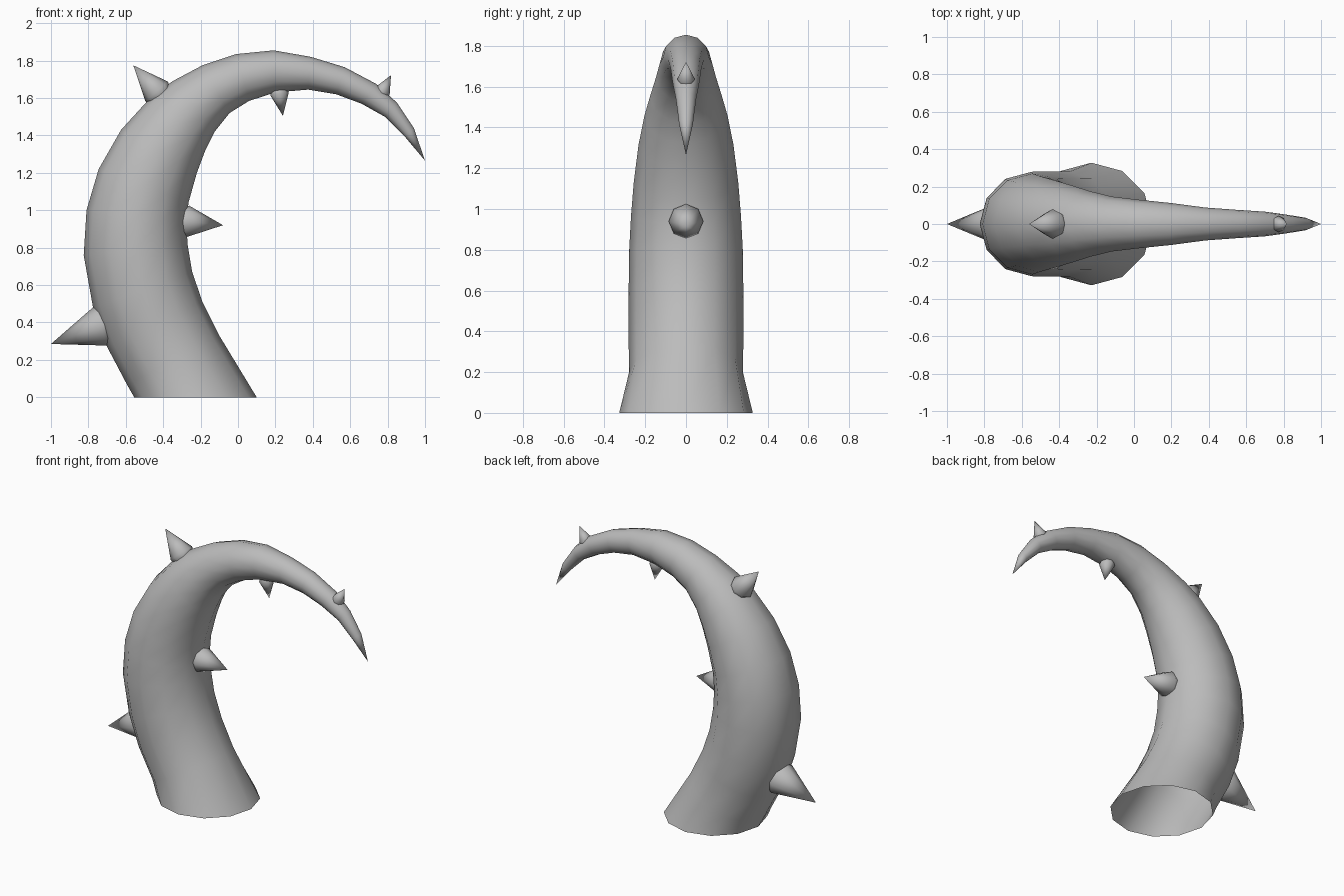
import bpy, bmesh, math
from mathutils import Vector

cube = bpy.data.objects.get("Cube")
if cube:
    bpy.data.objects.remove(cube, do_unlink=True)

grey = bpy.data.materials.new("plain grey")
grey.use_nodes = True
colour = (0.5, 0.5, 0.5, 1)
grey.diffuse_color = colour
grey.node_tree.nodes["Principled BSDF"].inputs["Base Color"].default_value = colour


def add_ring(bm, centre, u, v, sides):
    """Ring of vertices spanned by the half axes u and v."""
    angles = [2 * math.pi * i / sides for i in range(sides)]
    return [bm.verts.new(centre + u * math.cos(a) + v * math.sin(a)) for a in angles]


def bridge(bm, a, b):
    n = len(a)
    for i in range(n):
        bm.faces.new((a[i], a[(i + 1) % n], b[(i + 1) % n], b[i]))


def fan(bm, ring, point):
    tip = bm.verts.new(point)
    n = len(ring)
    for i in range(n):
        bm.faces.new((ring[i], ring[(i + 1) % n], tip))


def finish(bm, name, angle):
    bmesh.ops.recalc_face_normals(bm, faces=bm.faces)
    mesh = bpy.data.meshes.new(name)
    bm.to_mesh(mesh)
    bm.free()
    mesh.materials.append(grey)
    obj = bpy.data.objects.new(name, mesh)
    bpy.context.collection.objects.link(obj)
    bpy.ops.object.select_all(action="DESELECT")
    obj.select_set(True)
    bpy.context.view_layer.objects.active = obj
    bpy.ops.object.shade_smooth_by_angle(angle=math.radians(angle))


def point(x, z):
    return Vector((x, 0, z))


# Curved body: each ring runs from an outer to an inner bend point
OUTER = [(-.555, 0), (-.593, .067), (-.70, .27), (-.775, .48), (-.825, .76),
         (-.81, 1), (-.745, 1.22), (-.625, 1.43), (-.47, 1.6), (-.35, 1.69),
         (-.19, 1.775), (-.01, 1.835), (.19, 1.855), (.39, 1.82), (.57, 1.765),
         (.74, 1.675), (.85, 1.575), (.94, 1.44)]
INNER = [(.1, 0), (-.1, .33), (-.19, .51), (-.245, .67), (-.27, .82),
         (-.275, .93), (-.265, 1.04), (-.22, 1.2), (-.175, 1.32), (-.125, 1.42),
         (-.045, 1.52), (.06, 1.585), (.2, 1.63), (.375, 1.645), (.525, 1.62),
         (.66, 1.57), (.785, 1.5), (.895, 1.39)]
bm = bmesh.new()
previous = None
for o, i in zip(OUTER, INNER):
    a, b = point(*o), point(*i)
    u = (b - a) / 2
    ring = add_ring(bm, (a + b) / 2, u, Vector((0, u.length, 0)), 12)
    if previous:
        bridge(bm, previous, ring)
    previous = ring
fan(bm, previous, point(1, 1.265))
finish(bm, "curved_body", 60)


# Thorns: eight-sided cones with a tapered root sunk into the body
def thorn(name, base, apex, radius):
    base, apex = point(*base), point(*apex)
    axis = (apex - base).normalized()
    u = Vector((axis.z, 0, -axis.x)) * radius
    v = Vector((0, radius, 0))
    bm = bmesh.new()
    rim = add_ring(bm, base, u, v, 8)
    root_centre = base - axis * radius * 0.4
    root = add_ring(bm, root_centre, u * 0.85, v * 0.85, 8)
    bridge(bm, root, rim)
    fan(bm, rim, apex)
    bm.faces.new(root)
    finish(bm, name, 50)


thorn("lower_outer_thorn", (-.735, .38), (-1, .285), .11)
thorn("upper_outer_thorn", (-.435, 1.635), (-.56, 1.775), .08)
thorn("lower_inner_thorn", (-.27, .94), (-.08, .92), .085)
thorn("upper_inner_thorn", (.222, 1.622), (.24, 1.505), .05)
thorn("tip_thorn", (.773, 1.638), (.818, 1.722), .043)
